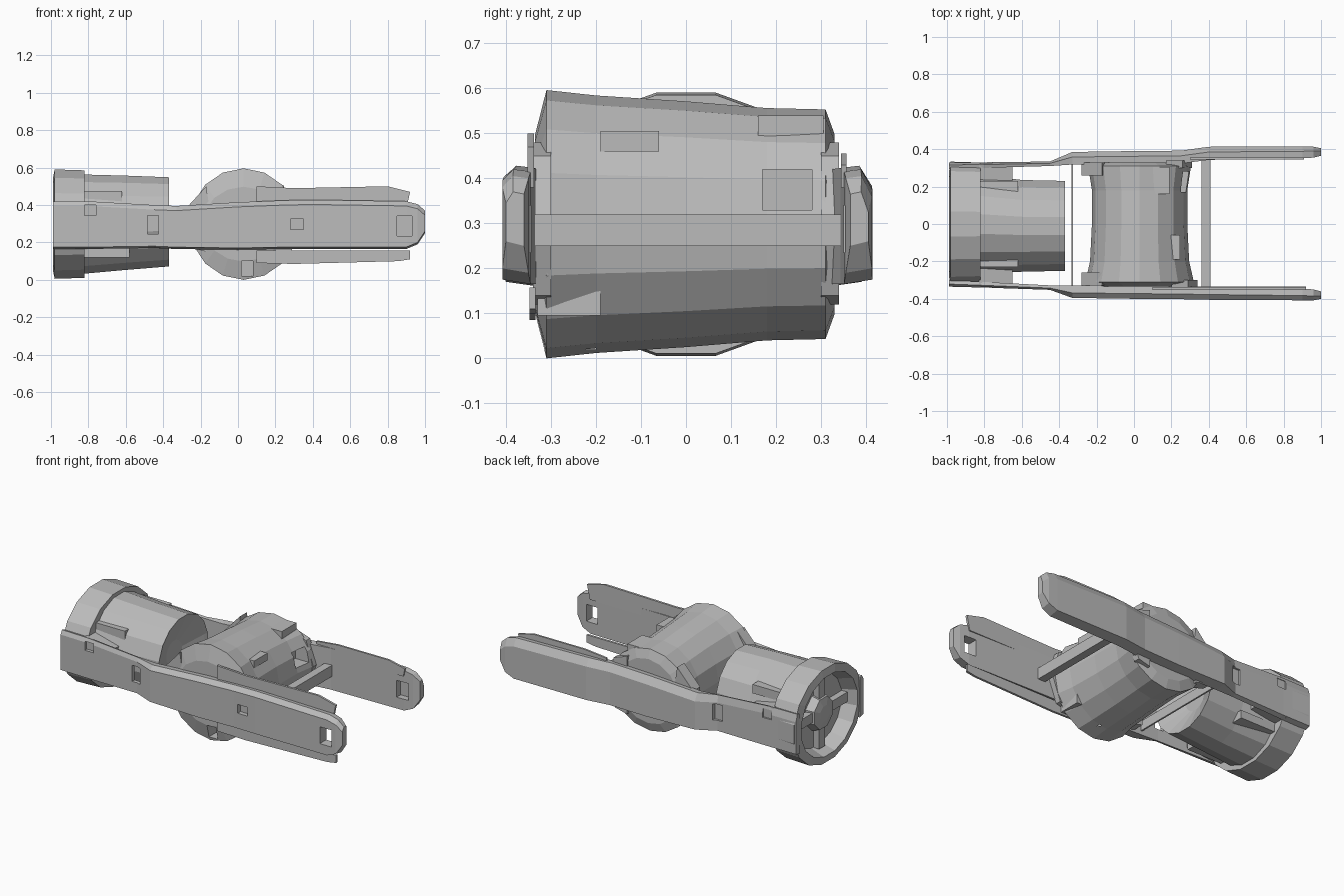
import bpy, bmesh, math

cube = bpy.data.objects.get("Cube")
if cube:
    bpy.data.objects.remove(cube, do_unlink=True)

grey = bpy.data.materials.new("hull grey")
grey.use_nodes = True
grey.diffuse_color = (0.5, 0.5, 0.5, 1)
grey.node_tree.nodes["Principled BSDF"].inputs["Base Color"].default_value = (0.5, 0.5, 0.5, 1)

ZC = 0.298


def loft(name, rings):
    """Skin a list of equal-length point rings and cap both ends."""
    bm = bmesh.new()
    vr = [[bm.verts.new(p) for p in r] for r in rings]
    n = len(vr[0])
    for a, b in zip(vr, vr[1:]):
        for i in range(n):
            j = (i + 1) % n
            bm.faces.new((a[i], a[j], b[j], b[i]))
    bm.faces.new(vr[0])
    bm.faces.new(vr[-1])
    bmesh.ops.recalc_face_normals(bm, faces=bm.faces)
    me = bpy.data.meshes.new(name)
    bm.to_mesh(me)
    bm.free()
    me.materials.append(grey)
    ob = bpy.data.objects.new(name, me)
    bpy.context.collection.objects.link(ob)
    return ob


def box(name, x, y, z):
    return loft(name, [[(a, y[0], z[0]), (a, y[1], z[0]), (a, y[1], z[1]), (a, y[0], z[1])]
                       for a in x])


def prism(name, outline, y0, y1):
    """Extrude an x-z outline between two y positions."""
    return loft(name, [[(x, y, z) for x, z in outline] for y in (y0, y1)])


def cut(ob, x, y, z):
    tool = box("cutter", x, y, z)
    tool.hide_render = True
    mod = ob.modifiers.new("cut", "BOOLEAN")
    mod.operation = "DIFFERENCE"
    mod.solver = "EXACT"
    mod.object = tool
    bpy.context.view_layer.objects.active = ob
    bpy.ops.object.modifier_apply(modifier=mod.name)
    bpy.data.objects.remove(tool, do_unlink=True)


def ring_x(x, ry, rz, zc=ZC, yc=0.0, n=16):
    angles = [math.tau * (i + 0.5) / n for i in range(n)]
    return [(x, yc + ry * math.cos(a), zc + rz * math.sin(a)) for a in angles]


def ring_y(y, rx, rz, n=16):
    angles = [math.tau * i / n for i in range(n)]
    return [(0.03 + rx * math.cos(a), y, ZC + rz * math.sin(a)) for a in angles]


# Nacelle: dished inner end, tapered body, flared collar and open cup
loft("nacelle", [ring_x(*s) for s in (
    (-0.44, 0.08, 0.08), (-0.38, 0.22, 0.22, 0.31, -0.01), (-0.37, 0.245, 0.243, 0.31, -0.01),
    (-0.6, 0.25, 0.257, 0.305, -0.01), (-0.82, 0.27, 0.27), (-0.82, 0.335, 0.293),
    (-0.98, 0.34, 0.298), (-0.99, 0.28, 0.25), (-0.9, 0.25, 0.22))])
loft("nacelle_hub", [ring_x(*s, n=8) for s in ((-0.89, 0.12, 0.12), (-0.95, 0.1, 0.1), (-0.96, 0.05, 0.05))])
box("hub_strut_vertical", (-0.94, -0.89), (-0.03, 0.03), (0.08, 0.52))
box("hub_strut_across", (-0.94, -0.89), (-0.25, 0.25), (0.27, 0.33))

# Raised panels around the nacelle body
for s, side in ((-1, "front"), (1, "back")):
    box(side + "_upper_rib", (-0.82, -0.62), sorted((s * 0.14, s * 0.23)), (0.42, 0.475))
    box(side + "_lower_rib", (-0.82, -0.58), sorted((s * 0.14, s * 0.23)), (0.12, 0.17))
    prism(side + "_collar_gusset", [(-0.83, 0.17), (-0.65, 0.2), (-0.65, 0.38), (-0.83, 0.42)], s * 0.23, s * 0.32)

# Cross drum, waisted in the middle and smaller at the back
drum = loft("drum", [ring_y(*s) for s in (
    (-0.335, 0.22, 0.2), (-0.31, 0.29, 0.298), (-0.2, 0.265, 0.286), (0.0, 0.255, 0.273),
    (0.18, 0.255, 0.258), (0.31, 0.275, 0.255), (0.33, 0.21, 0.2))])
cut(drum, (0.2, 0.4), (0.17, 0.28), (0.33, 0.42))
cut(drum, (0.02, 0.08), (-0.4, -0.2), (0.02, 0.1))
box("drum_side_panel", (0.15, 0.245), (-0.19, -0.06), (0.46, 0.505))
box("drum_upper_block", (0.1, 0.19), (0.16, 0.305), (0.485, 0.54))
box("drum_lower_block", (0.1, 0.25), (-0.33, -0.19), (0.095, 0.155))

# Brackets fixing the drum to the arms
for s, side, dx in ((-1, "front", 0), (1, "back", -0.03)):
    prism(side + "_inner_bracket", [(-0.28, 0.38), (-0.17, 0.5), (-0.14, 0.3), (-0.17, 0.15), (-0.28, 0.18)],
          s * 0.26, s * 0.33)
    prism(side + "_outer_bracket",
          [(0.2 + dx, 0.48), (0.29 + dx, 0.45), (0.34 + dx, 0.3), (0.28 + dx, 0.14), (0.2 + dx, 0.12)],
          s * 0.3, s * 0.34)

# Cross members
box("outer_crossbar", (0.36, 0.41), (-0.35, 0.35), (0.25, 0.32))
box("inner_cross_strip", (-0.335, -0.325), (-0.34, 0.34), (0.19, 0.25))

# Arms: long shells, (x, inner y, outer y, bottom, top, shift of the back arm)
STATIONS = ((-0.99, 0.3, 0.335, 0.165, 0.42, -0.005), (-0.8, 0.31, 0.34, 0.165, 0.42, -0.01),
            (-0.45, 0.328, 0.352, 0.17, 0.4, -0.018), (-0.33, 0.328, 0.395, 0.165, 0.395, -0.01),
            (0.0, 0.33, 0.4, 0.16, 0.415, -0.01), (0.25, 0.333, 0.402, 0.165, 0.425, -0.01),
            (0.4, 0.335, 0.405, 0.165, 0.428, 0.008), (0.9, 0.345, 0.408, 0.165, 0.42, 0.006),
            (0.96, 0.35, 0.408, 0.19, 0.405, 0.005), (1.0, 0.36, 0.4, 0.25, 0.37, 0.005))
for s, side, bevel in ((-1, "front", 0.025), (1, "back", 0.045)):
    rings = []
    for x, yi, yo, lo, hi, shift in STATIONS:
        d = shift if s > 0 else 0
        ridge = yi + 0.6 * (yo - yi)
        rings.append([(x, s * (y + d), z) for y, z in (
            (yi, lo), (yo, lo + 0.01), (yo, hi - bevel), (ridge, hi), (yi, hi - 0.005))])
    arm = loft(side + "_arm", rings)
    # Shallow recesses beside the nacelle
    for x0, x1, z0, z1, depth in ((-0.485, -0.425, 0.245, 0.345, 0.322), (-0.82, -0.76, 0.345, 0.4, 0.318)):
        cut(arm, (x0, x1), sorted((s * depth, s * 0.5)), (z0, z1))
    # Tip window goes right through the front arm only
    cut(arm, (0.85, 0.93), sorted((s * 0.3, 0.39 if s > 0 else -0.5)), (0.235, 0.34))
    if s < 0:
        cut(arm, (0.28, 0.35), (-0.5, -0.375), (0.27, 0.325))

# Thin inner flanges: tall on the front arm, a low one on the back arm
prism("front_upper_flange", [(0.1, 0.38), (0.9, 0.38), (0.92, 0.47), (0.8, 0.5), (0.3, 0.49), (0.1, 0.5)],
      -0.352, -0.338)
prism("front_lower_flange", [(0.1, 0.157), (0.92, 0.157), (0.92, 0.11), (0.86, 0.1), (0.3, 0.085), (0.1, 0.09)],
      -0.348, -0.334)
prism("back_upper_flange", [(0.3, 0.38), (0.9, 0.38), (0.91, 0.43), (0.8, 0.455), (0.45, 0.455), (0.3, 0.44)],
      0.344, 0.356)
